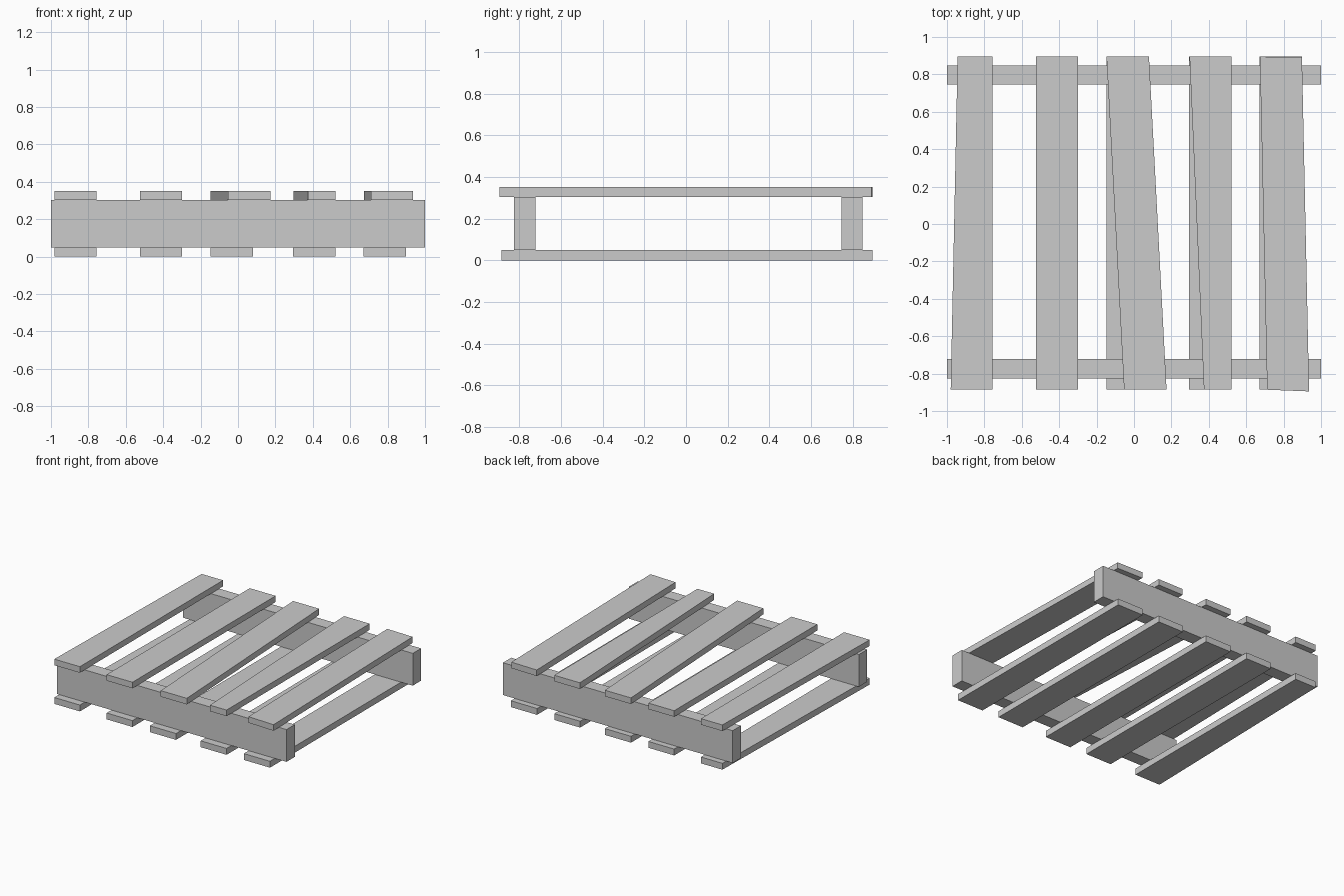
import bpy

if "Cube" in bpy.data.objects:
    bpy.data.objects.remove(bpy.data.objects["Cube"])

Y0, Y1 = -0.885, 0.895          # front and back ends of the slats


def plank(name, corners, z0, z1):
    """Extruded four-corner board: front-left, front-right, back-right, back-left."""
    verts = [(x, y, z) for z in (z0, z1) for x, y in corners]
    faces = [(3, 2, 1, 0), (4, 5, 6, 7)]
    faces += [(i, (i + 1) % 4, (i + 1) % 4 + 4, i + 4) for i in range(4)]
    mesh = bpy.data.meshes.new(name)
    mesh.from_pydata(verts, [], faces)
    obj = bpy.data.objects.new(name, mesh)
    bpy.context.collection.objects.link(obj)
    return obj


def slat(name, near, far, z0, z1, ys=(Y0, Y0, Y1, Y1)):
    xs = (near[0], near[1], far[1], far[0])
    return plank(name, list(zip(xs, ys)), z0, z1)


# Upright beams across the width
for name, ya, yb in (("front_beam", -0.825, -0.722), ("back_beam", 0.745, 0.848)):
    plank(name, [(-1, ya), (1, ya), (1, yb), (-1, yb)], 0.05, 0.304)

# Bottom slats: x range at the front end, x range at the back end
bottom = [((-0.98, -0.757), (-0.943, -0.757)),
          ((-0.524, -0.299), (-0.524, -0.299)),
          ((-0.148, 0.08), (-0.148, 0.08)),
          ((0.295, 0.52), (0.295, 0.52)),
          ((0.67, 0.898), (0.67, 0.898))]
for i, (near, far) in enumerate(bottom, 1):
    slat(f"bottom_slat_{i}", near, far, 0.0, 0.05)

# Top slats: crooked, the last one turned slightly
top = bottom[:2] + [((-0.053, 0.174), (-0.147, 0.08)),
                    ((0.374, 0.52), (0.297, 0.52))]
for i, (near, far) in enumerate(top, 1):
    slat(f"top_slat_{i}", near, far, 0.304, 0.352)
slat("top_slat_5", (0.712, 0.936), (0.673, 0.898), 0.304, 0.352,
     (-0.886, -0.895, 0.889, 0.895))
